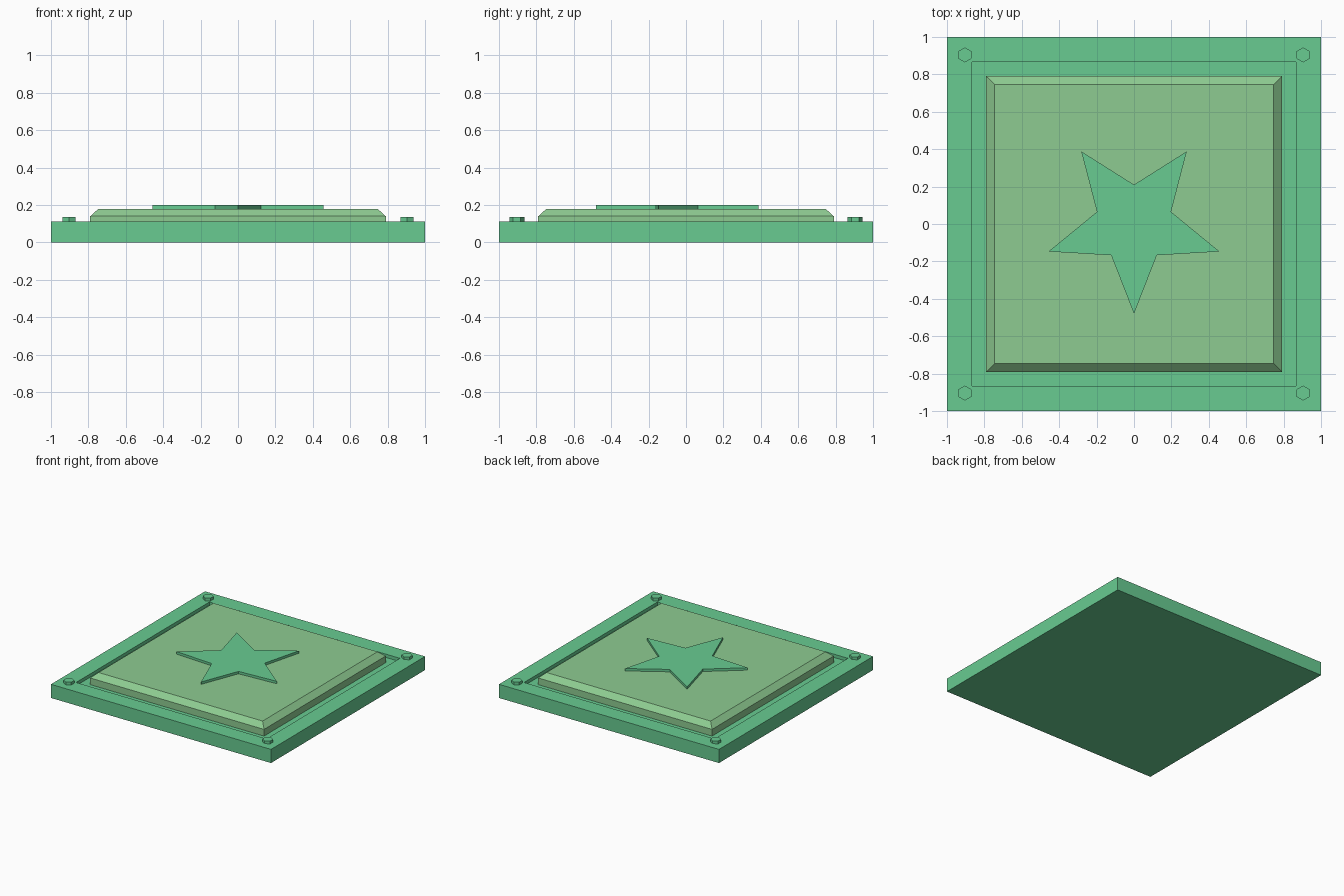
import bpy
import bmesh
import math
from mathutils import Matrix, Vector

default = bpy.data.objects.get("Cube")
if default:
    bpy.data.objects.remove(default, do_unlink=True)

BASE_TOP, RECESS_FLOOR = 0.112, 0.085
PANEL_EDGE, PANEL_TOP, STAR_TOP = 0.14, 0.18, 0.2


def material(name, rgb):
    mat = bpy.data.materials.new(name)
    mat.use_nodes = True
    mat.diffuse_color = (*rgb, 1)
    mat.node_tree.nodes["Principled BSDF"].inputs["Base Color"].default_value = (*rgb, 1)
    return mat


def finish(name, bm, mat):
    bmesh.ops.recalc_face_normals(bm, faces=bm.faces)
    mesh = bpy.data.meshes.new(name)
    bm.to_mesh(mesh)
    bm.free()
    mesh.materials.append(mat)
    obj = bpy.data.objects.new(name, mesh)
    bpy.context.collection.objects.link(obj)
    return obj


def prism(outline, bottom, top):
    """Extrude a flat outline upward; returns the bmesh and its top face."""
    bm = bmesh.new()
    face = bm.faces.new([bm.verts.new((x, y, bottom)) for x, y in outline])
    result = bmesh.ops.extrude_face_region(bm, geom=[face], use_keep_orig=True)["geom"]
    verts = [v for v in result if isinstance(v, bmesh.types.BMVert)]
    bmesh.ops.translate(bm, verts=verts, vec=(0, 0, top - bottom))
    bmesh.ops.recalc_face_normals(bm, faces=bm.faces)
    return bm, max(bm.faces, key=lambda f: f.calc_center_median().z)


def square(half):
    return [(-half, -half), (half, -half), (half, half), (-half, half)]


green = material("sea green", (0.138, 0.60, 0.285))
light_green = material("soft leaf green", (0.27, 0.60, 0.285))

# Square base with a shallow recess around the panel
bm, top = prism(square(1), 0, BASE_TOP)
bmesh.ops.inset_individual(bm, faces=[top], thickness=0.19)
floor = bmesh.ops.extrude_discrete_faces(bm, faces=[top])["faces"][0]
bmesh.ops.translate(bm, verts=floor.verts, vec=(0, 0, RECESS_FLOOR - BASE_TOP))
finish("base_plate", bm, green)

# Raised panel with sloping edges
bm, top = prism(square(0.79), RECESS_FLOOR, PANEL_EDGE)
bmesh.ops.inset_individual(bm, faces=[top], thickness=0.062)
bmesh.ops.translate(bm, verts=top.verts, vec=(0, 0, PANEL_TOP - PANEL_EDGE))
finish("raised_panel", bm, light_green)

# Star emblem, its half outline mirrored across x
half = [(0, -0.48), (0.122, -0.167), (0.457, -0.147), (0.198, 0.065), (0.282, 0.388), (0, 0.21)]
outline = half + [(-x, y) for x, y in reversed(half[1:-1])]
bm, top = prism(outline, PANEL_TOP, STAR_TOP)
finish("star", bm, green)

# Hexagonal corner bolts
for side, sx in (("left", 1), ("right", -1)):
    for end, sy in (("front", -1), ("back", 1)):
        hexagon = [(sx * 0.904 + 0.04 * math.sin(i * math.pi / 3),
                    sy * 0.904 + 0.04 * math.cos(i * math.pi / 3)) for i in range(6)]
        bm, top = prism(hexagon, BASE_TOP, 0.135)
        finish(f"bolt_{end}_{side}", bm, green)
